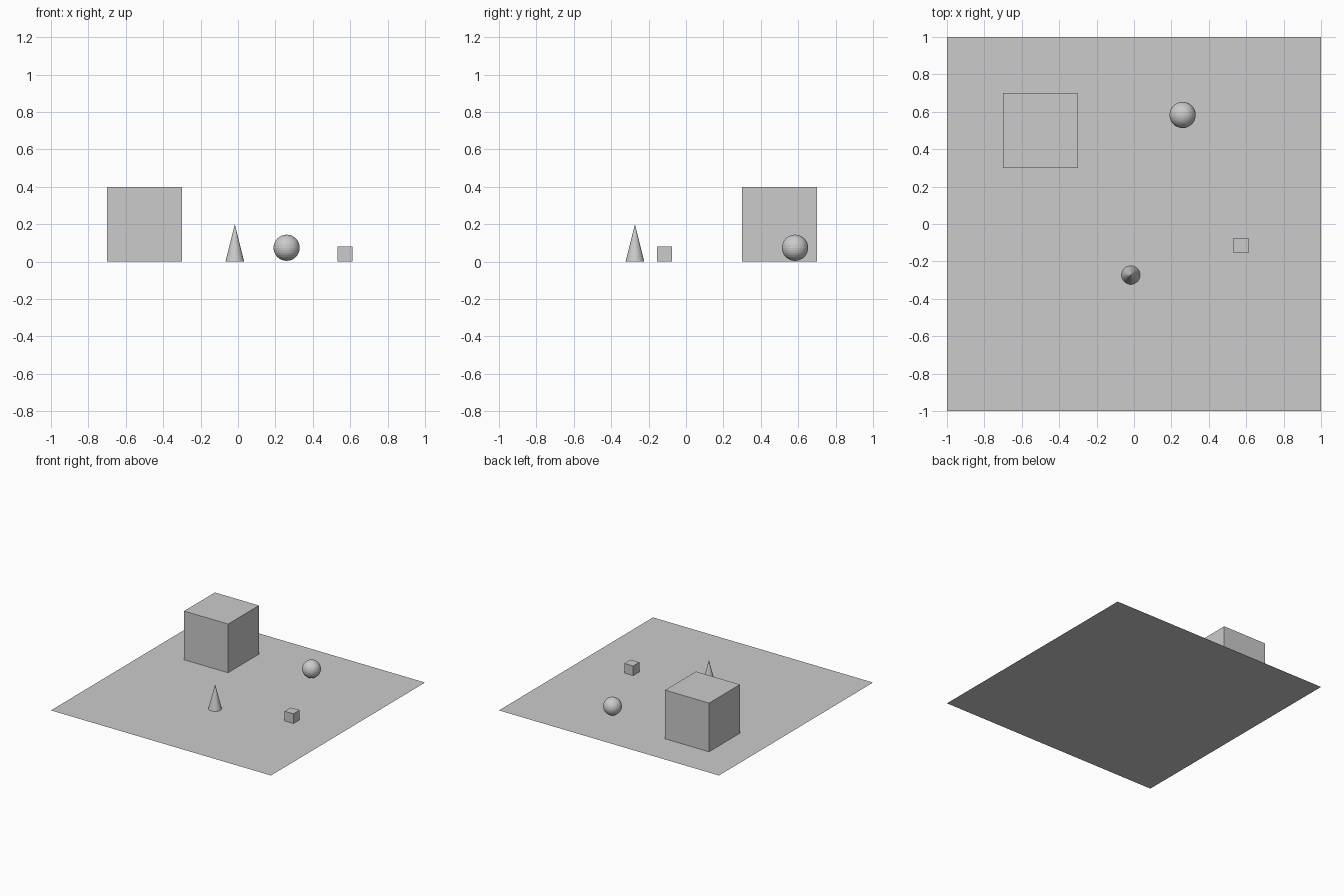
import bpy

if "Cube" in bpy.data.objects:
    bpy.data.objects.remove(bpy.data.objects["Cube"])


def cube(name, size, x, y):
    """Cube resting on the floor."""
    bpy.ops.mesh.primitive_cube_add(size=size, location=(x, y, size / 2))
    bpy.context.object.name = name


# Flat square floor
bpy.ops.mesh.primitive_plane_add(size=2, location=(0, 0, 0))
bpy.context.object.name = "floor"

# Large and small boxes
cube("large_box", 0.4, -0.5, 0.5)
cube("small_box", 0.08, 0.572, -0.114)

# Ball
bpy.ops.mesh.primitive_uv_sphere_add(segments=32, ring_count=16, radius=0.07,
                                     location=(0.26, 0.583, 0.074))
bpy.context.object.name = "ball"

# Cone
bpy.ops.mesh.primitive_cone_add(vertices=32, radius1=0.05, radius2=0, depth=0.2,
                                location=(-0.017, -0.273, 0.1))
bpy.context.object.name = "cone"
